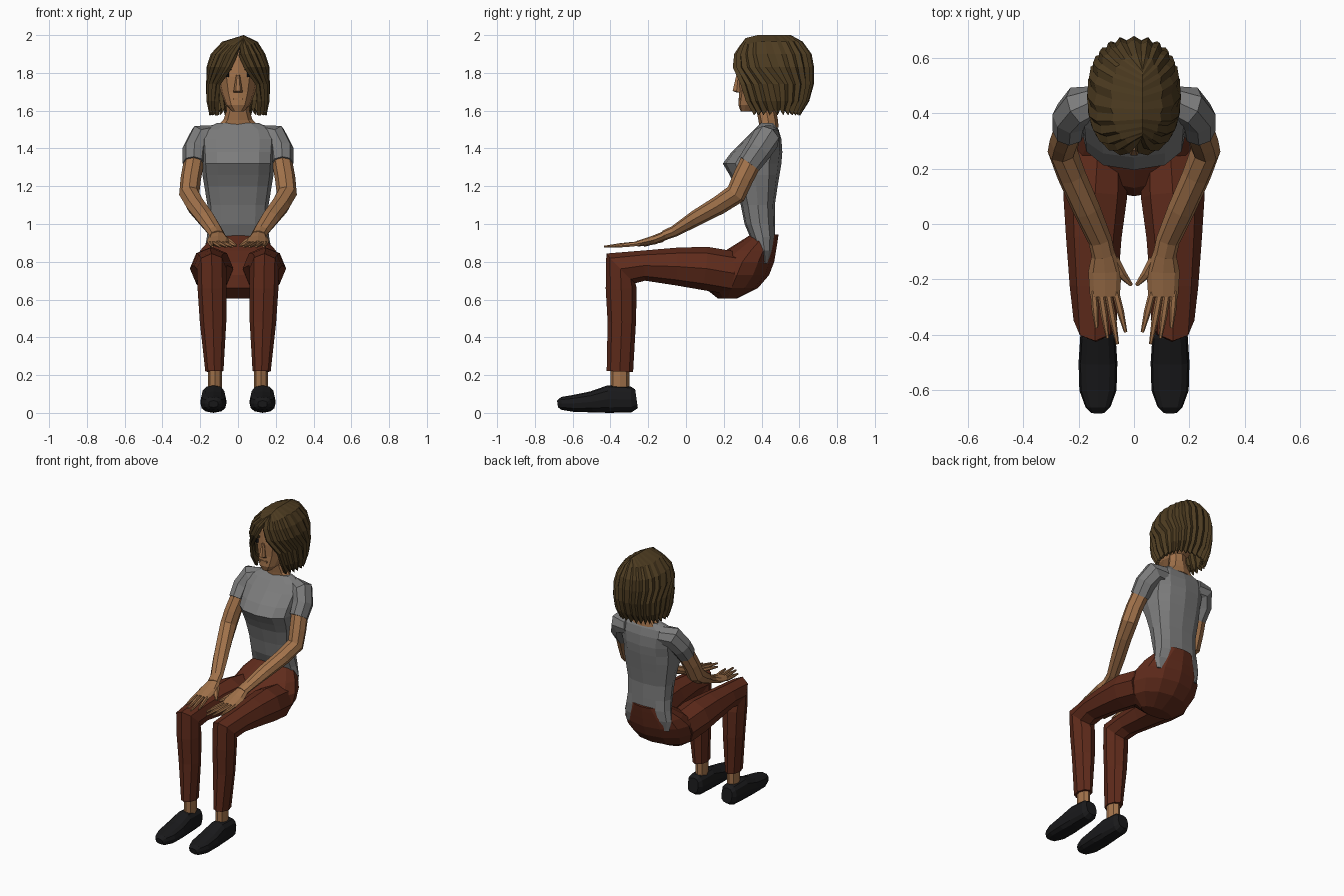
import bpy, bmesh, math
from mathutils import Vector


def material(name, r, g, b):
    m = bpy.data.materials.new(name)
    m.diffuse_color = (r, g, b, 1)
    return m


SKIN = material("skin", .36, .17, .07)
SHIRT = material("shirt_grey", .2, .2, .2)
RUST = material("rust", .115, .024, .011)
BLACK = material("black", .01, .01, .011)
HAIR = material("brown", .075, .045, .015)


def spow(v, p):
    return math.copysign(abs(v) ** p, v)


def finish(name, bm, mat, mirror=False):
    bmesh.ops.remove_doubles(bm, verts=bm.verts, dist=.0005)
    bmesh.ops.recalc_face_normals(bm, faces=bm.faces)
    me = bpy.data.meshes.new(name)
    bm.to_mesh(me)
    bm.free()
    me.materials.append(mat)
    ob = bpy.data.objects.new(name, me)
    bpy.context.collection.objects.link(ob)
    if mirror:
        ob.modifiers.new("mirror", 'MIRROR')
    return ob


def add_loft(bm, rings, n=8, power=1.0, level=False):
    """Rings are (x, y, z, half width, half depth), square to the path or level."""
    pts = [Vector(r[:3]) for r in rings]
    loops = []
    for i, r in enumerate(rings):
        t = (pts[min(i + 1, len(pts) - 1)] - pts[max(i - 1, 0)]).normalized()
        side, up = Vector((1, 0, 0)), Vector((0, 1, 0))
        if not level:
            side = (side - t * side.dot(t)).normalized()
            up = t.cross(side)
        loops.append([bm.verts.new(
            pts[i] + side * r[3] * spow(math.cos(2 * math.pi * k / n), power)
            + up * r[4] * spow(math.sin(2 * math.pi * k / n), power)) for k in range(n)])
    for a, b in zip(loops, loops[1:]):
        for k in range(n):
            bm.faces.new((a[k], a[(k + 1) % n], b[(k + 1) % n], b[k]))
    bm.faces.new(loops[0])
    bm.faces.new(loops[-1])


def loft(name, rings, mat, mirror=False, **kw):
    bm = bmesh.new()
    add_loft(bm, rings, **kw)
    return finish(name, bm, mat, mirror)


def body(name, rows, mat, **kw):
    """Rows are (z, front y, back y, half width)."""
    return loft(name, [(0, (f + b) / 2, z, w, (b - f) / 2) for z, f, b, w in rows],
                mat, level=True, **kw)


# Shirt body, with the hem dipping at the hips
body("shirt", [(.79, .405, .435, .165), (.86, .37, .46, .178), (.93, .34, .472, .165),
               (1.0, .31, .472, .157), (1.1, .29, .47, .162), (1.2, .26, .485, .178),
               (1.26, .23, .495, .188), (1.32, .195, .505, .192), (1.38, .24, .51, .195),
               (1.45, .31, .505, .2), (1.5, .36, .49, .185), (1.535, .395, .47, .11)],
     SHIRT, n=12, power=.8)

# Sleeves
loft("sleeve", [(.12, .44, 1.465, .06, .06), (.195, .425, 1.455, .075, .075),
                (.23, .385, 1.39, .066, .07), (.234, .335, 1.32, .06, .064)], SHIRT, True)

# Bare arms
loft("arm", [(.232, .35, 1.34, .054, .058), (.25, .30, 1.24, .054, .056),
             (.258, .265, 1.16, .054, .056), (.225, .175, 1.10, .052, .05),
             (.17, .05, 1.03, .05, .042), (.122, -.06, .962, .043, .03),
             (.11, -.115, .94, .042, .026)], SKIN, True)

# Hands: palm, four fingers and thumb
bm = bmesh.new()
add_loft(bm, [(.11, -.10, .943, .04, .024), (.105, -.17, .915, .06, .024),
              (.105, -.26, .895, .054, .015)])
for base, tip in [((.145, -.24), (.135, -.375)), ((.119, -.25), (.095, -.412)),
                  ((.093, -.25), (.06, -.433)), ((.068, -.24), (.03, -.39))]:
    mid = [(p + q) / 2 for p, q in zip(base, tip)]
    add_loft(bm, [(*base, .897, .013, .013), (*mid, .889, .013, .012),
                  (*tip, .88, .006, .006)], n=6)
add_loft(bm, [(.075, -.13, .92, .022, .02), (.045, -.18, .905, .018, .015),
              (.01, -.22, .885, .007, .007)], n=6)
finish("hand", bm, SKIN, True)

# Trousers: seat and legs
body("trouser_seat", [(.605, .17, .27, .12), (.66, .1, .38, .2), (.73, .1, .44, .23),
                      (.80, .13, .467, .232), (.86, .21, .477, .2), (.91, .29, .485, .155),
                      (.945, .345, .49, .12)], RUST, n=12)
loft("trouser_leg", [(.13, .25, .74, .105, .115), (.14, .10, .765, .115, .115),
                     (.145, -.05, .775, .1, .1), (.145, -.22, .78, .087, .08),
                     (.14, -.345, .765, .078, .11), (.137, -.343, .66, .077, .082),
                     (.132, -.34, .48, .07, .075), (.125, -.35, .22, .048, .07)], RUST, True)

# Ankles and shoes
loft("ankle", [(.122, -.35, .25, .036, .05), (.122, -.35, .1, .036, .05)], SKIN, True)
loft("shoe", [(.13, -.262, .075, .04, .05), (.13, -.29, .071, .057, .068),
              (.13, -.41, .073, .064, .073), (.13, -.5, .058, .07, .056),
              (.13, -.6, .05, .067, .044), (.13, -.66, .05, .045, .034),
              (.13, -.68, .047, .025, .018)], BLACK, True, n=12, power=.75)

# Neck and head
loft("neck", [(0, .44, 1.51, .12, .05), (0, .435, 1.55, .078, .052),
              (0, .425, 1.6, .06, .052), (0, .42, 1.68, .06, .055)], SKIN, level=True)
body("head", [(1.595, .29, .37, .03), (1.63, .277, .45, .065), (1.70, .282, .54, .093),
              (1.78, .278, .59, .11), (1.87, .285, .6, .112), (1.94, .34, .56, .07)],
     SKIN, n=12, power=.85)
loft("nose", [(0, .28, 1.695, .024, .012), (0, .268, 1.705, .023, .024),
              (0, .277, 1.79, .01, .012)], SKIN, n=6, level=True)


# Small box-shaped face features
def box(name, centre, size, turn, mat, mirror=False):
    bm = bmesh.new()
    bmesh.ops.create_cube(bm, size=1)
    for v in bm.verts:
        x, y, z = (c * s for c, s in zip(v.co, size))
        v.co = Vector(centre) + Vector((x * math.cos(turn) - y * math.sin(turn),
                                        x * math.sin(turn) + y * math.cos(turn), z))
    finish(name, bm, mat, mirror)


box("eye", (.068, .3, 1.79), (.042, .02, .026), .45, BLACK, True)
box("eyebrow", (.064, .297, 1.822), (.06, .02, .012), .45, HAIR, True)
box("mouth", (0, .284, 1.662), (.05, .012, .012), 0, SKIN)

# Bob hair: ridged locks falling from a side parting, open at the face
# Each level: z, centre x, centre y, half width, half depth, face opening in degrees
LEVELS = [(2.0, .03, .435, 0, .12, 0), (1.965, .01, .45, .095, .168, 0),
          (1.90, 0, .46, .145, .205, 4), (1.83, 0, .46, .167, .218, 14),
          (1.74, 0, .463, .17, .214, 38), (1.65, 0, .46, .167, .192, 45),
          (1.575, 0, .46, .152, .145, 50)]
COLS = 45
bm = bmesh.new()
grid = []
for j, (z, cx, cy, w, d, gap) in enumerate(LEVELS):
    row = []
    for i in range(COLS):
        a = math.radians(gap + (360 - 2 * gap) * i / (COLS - 1))
        f = .93 if i % 2 and j else 1
        y = cy - f * d * spow(math.cos(a), .85)
        drop = .25 * max(0, .38 - y) if j < 2 else 0
        lift = .03 * (i % 2) if j == len(LEVELS) - 1 else 0
        row.append(bm.verts.new((cx + f * w * spow(math.sin(a), .85), y, z - drop + lift)))
    grid.append(row)
for a, b in zip(grid, grid[1:]):
    for i in range(COLS - 1):
        bm.faces.new((a[i], a[i + 1], b[i + 1], b[i]))
hair = finish("hair", bm, HAIR)
shell = hair.modifiers.new("thickness", 'SOLIDIFY')
shell.thickness = .02
shell.offset = -1
